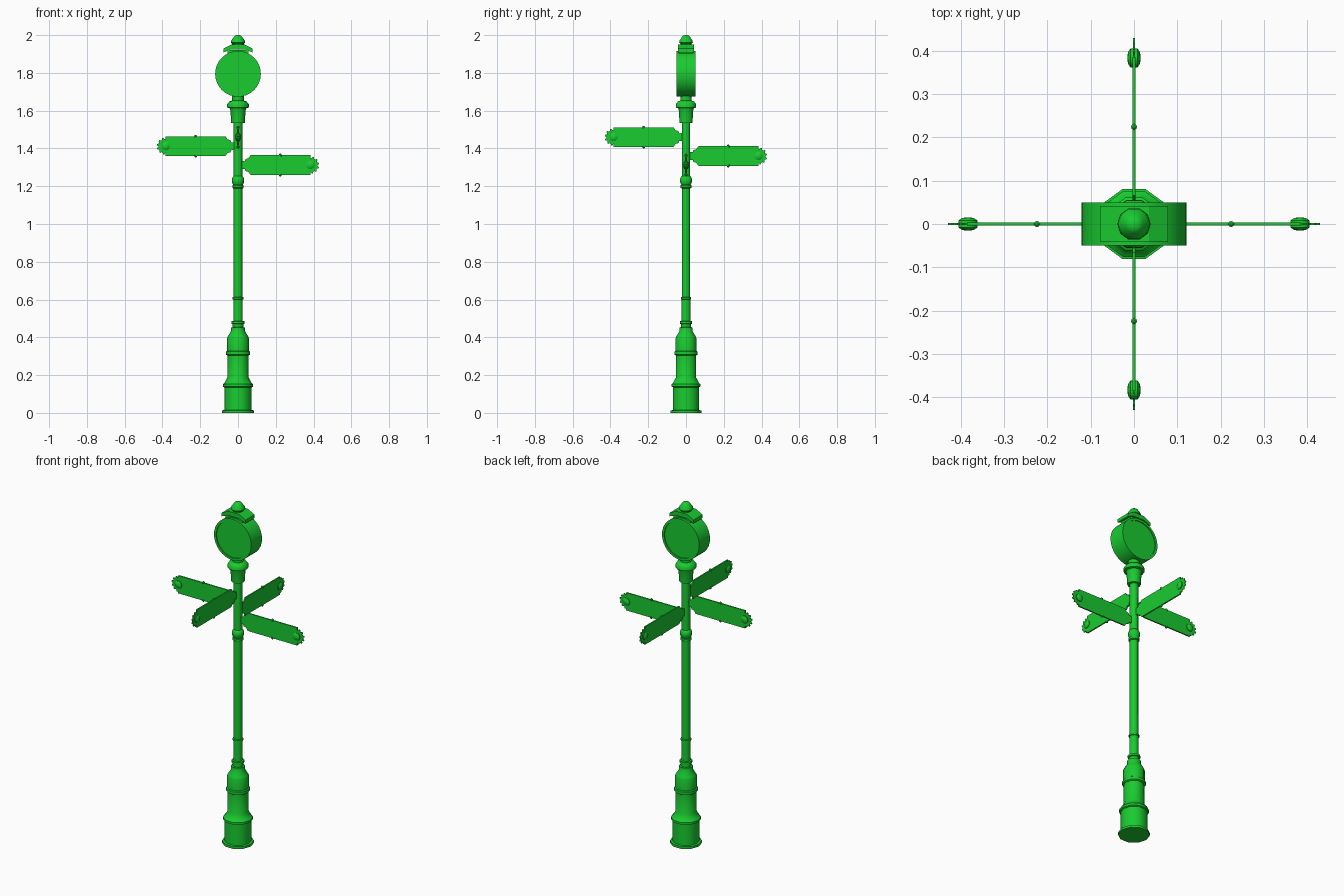
import bpy, bmesh
from math import pi, cos, sin, radians
from mathutils import Matrix, Vector

if "Cube" in bpy.data.objects:
    bpy.data.objects.remove(bpy.data.objects["Cube"])

green = bpy.data.materials.new("green_paint")
green.diffuse_color = (0.01, 0.6, 0.03, 1)
green.use_nodes = True
green.node_tree.nodes["Principled BSDF"].inputs["Base Color"].default_value = green.diffuse_color


def finish(bm, name, matrix=Matrix(), smooth=40):
    bmesh.ops.remove_doubles(bm, verts=bm.verts, dist=1e-5)
    bmesh.ops.recalc_face_normals(bm, faces=bm.faces)
    bm.transform(matrix)
    me = bpy.data.meshes.new(name)
    bm.to_mesh(me)
    bm.free()
    me.materials.append(green)
    ob = bpy.data.objects.new(name, me)
    bpy.context.collection.objects.link(ob)
    bpy.ops.object.select_all(action='DESELECT')
    ob.select_set(True)
    bpy.context.view_layer.objects.active = ob
    if smooth:
        bpy.ops.object.shade_smooth_by_angle(angle=radians(smooth))
    return ob


def lathe(name, profile, sides=10, matrix=Matrix()):
    """Spin (radius, height) points about z and close the ends."""
    bm = bmesh.new()
    rings = [[bm.verts.new((r * cos(2 * pi * i / sides), r * sin(2 * pi * i / sides), z))
              for i in range(sides)] for r, z in profile]
    for a, b in zip(rings, rings[1:]):
        for i in range(sides):
            j = (i + 1) % sides
            bm.faces.new((a[i], a[j], b[j], b[i]))
    bm.faces.new(rings[0])
    bm.faces.new(rings[-1])
    return finish(bm, name, matrix)


def prism(name, outline, half, matrix=Matrix()):
    """Extrude an (x, z) outline to y = +-half."""
    bm = bmesh.new()
    f = bm.faces.new([bm.verts.new((x, -half, z)) for x, z in outline])
    ext = bmesh.ops.extrude_face_region(bm, geom=[f])
    bmesh.ops.translate(bm, vec=(0, 2 * half, 0),
                        verts=[v for v in ext['geom'] if isinstance(v, bmesh.types.BMVert)])
    return finish(bm, name, matrix, 0)


# Post: base, shaft, collar and capital
lathe("pedestal", [(.085, 0), (.085, .013), (.072, .015), (.072, .135), (.08, .139), (.08, .152),
                   (.072, .158), (.056, .188), (.056, .303), (.064, .308), (.064, .324),
                   (.058, .328), (.058, .395), (.054, .405), (.037, .432), (.037, .452), (.026, .454)])
lathe("shaft", [(.028, .45), (.028, .47), (.034, .472), (.034, .485), (.025, .487), (.025, .6),
                (.029, .602), (.029, .612), (.023, .614), (.023, 1.55)])
lathe("collar", [(.023, 1.188), (.03, 1.192), (.03, 1.205), (.026, 1.208), (.033, 1.222),
                 (.033, 1.238), (.026, 1.252), (.022, 1.254)])
lathe("capital", [(.036, 1.535), (.04, 1.60), (.044, 1.613), (.057, 1.617), (.057, 1.634),
                  (.046, 1.648), (.031, 1.654), (.031, 1.69)])

# Clock drum with a recessed dial on both sides
to_y = Matrix.Rotation(pi / 2, 4, 'X')
lathe("clock_case", [(.107, -.045), (.107, -.05), (.121, -.05), (.121, .05), (.107, .05), (.107, .045)],
      32, Matrix.Translation((0, 0, 1.795)) @ to_y)

# Crown above the clock
prism("crown_saddle", [(-.055, 1.87), (.055, 1.87), (.055, 1.92), (-.055, 1.92)], .036)
prism("crown_roof", [(-.078, 1.908), (-.035, 1.925), (.035, 1.925), (.078, 1.908),
                     (.078, 1.928), (.035, 1.95), (-.035, 1.95), (-.078, 1.928)], .042)
lathe("crown_finial", [(.03, 1.935), (.032, 1.955), (.038, 1.96), (.036, 1.972), (.027, 1.982),
                       (.022, 1.992), (.012, 1.999), (.002, 2.0)])

# Four direction signs: angle about z, height of centre
half_outline = [(.01, .022), (.035, .02), (.04, .032), (.055, .036), (.066, .052), (.385, .052)]
outline = half_outline + [(x, -z) for x, z in reversed(half_outline)]
for label, angle, height in (("right", 0, 1.312), ("back", 90, 1.36),
                             ("left", 180, 1.412), ("front", 270, 1.46)):
    base = Matrix.Translation((0, 0, height)) @ Matrix.Rotation(radians(angle), 4, 'Z')
    prism(label + "_sign_board", outline, .004, base)
    # scalloped end disc with small teeth
    teeth = []
    for i in range(48):
        r = .045 if i % 4 in (1, 2) else .037
        a = 2 * pi * i / 48
        teeth.append((.385 + r * cos(a), r * sin(a)))
    prism(label + "_sign_end_teeth", teeth, .0025, base)
    # rounded boss through the end of the board
    lathe(label + "_sign_boss", [(.004, -.015), (.013, -.014), (.022, -.008), (.022, .008),
                                 (.013, .014), (.004, .015)], 12,
          base @ Matrix.Translation((.383, 0, 0)) @ to_y)
    # clip on the top and bottom edge
    for side, s in (("top", 1), ("bottom", -1)):
        lathe(f"{label}_sign_{side}_clip", [(.007, .046), (.007, .056), (.003, .06)], 8,
              base @ Matrix.Translation((.224, 0, 0)) @ Matrix.Diagonal((1, 1, s, 1)))
